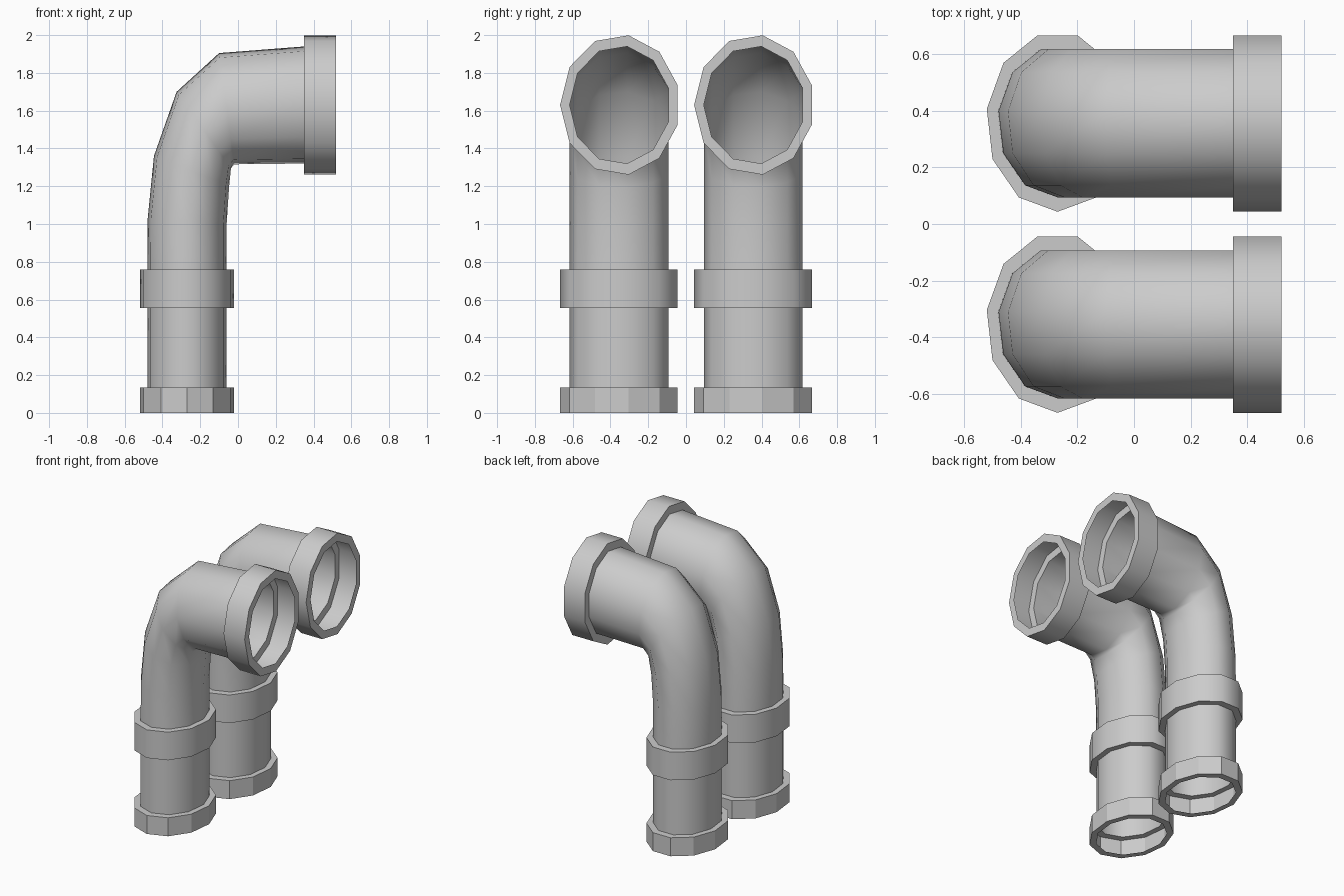
import bpy, bmesh, math

cube = bpy.data.objects.get("Cube")
if cube:
    bpy.data.objects.remove(cube, do_unlink=True)

grey = bpy.data.materials.new("pipe grey")
grey.use_nodes = True
colour = (0.6, 0.6, 0.6, 1)
grey.diffuse_color = colour
grey.node_tree.nodes["Principled BSDF"].inputs["Base Color"].default_value = colour

SIDES = 11
HALF_WIDTH = 0.267
COLLAR = 1.19


def upright(z, scale):
    return (-0.48, z), (-0.06, z), scale


def level(x, scale):
    return (x, 1.94), (x, 1.32), scale


# Stations along the pipe: outer point (x, z), inner point (x, z), scale
foot = [upright(0, 1), upright(0, COLLAR), upright(0.135, COLLAR), upright(0.135, 1)]
band = [upright(0.555, 1), upright(0.555, COLLAR), upright(0.76, COLLAR), upright(0.76, 1)]
bend = [((-0.478, 1.03), (-0.06, 1.0), 1),
        ((-0.445, 1.36), (-0.047, 1.2), 1),
        ((-0.325, 1.70), (-0.037, 1.295), 1),
        ((-0.10, 1.905), (-0.02, 1.316), 1)]
mouth = [level(0.35, 1), level(0.35, COLLAR), level(0.52, COLLAR), level(0.52, 1)]
stations = foot + band + bend + mouth
sharp_rings = set(range(8)) | set(range(12, 16))


def make_pipe(name, y_centre):
    bm = bmesh.new()
    rings = []
    for (ox, oz), (ix, iz), scale in stations:
        ring = []
        for k in range(SIDES):
            t = math.pi - k * math.tau / SIDES
            s = math.sin(t) * scale / 0.99
            ring.append(bm.verts.new(((ox + ix) / 2 + (ox - ix) / 2 * s,
                                      y_centre + HALF_WIDTH * scale * math.cos(t),
                                      (oz + iz) / 2 + (oz - iz) / 2 * s)))
        rings.append(ring)
    # Skin between neighbouring rings; the foot collar stays faceted
    for i in range(len(rings) - 1):
        for k in range(SIDES):
            n = (k + 1) % SIDES
            f = bm.faces.new((rings[i][k], rings[i][n], rings[i + 1][n], rings[i + 1][k]))
            f.smooth = i > 2
    # Crisp edges where the collars step in and out
    for i in sharp_rings:
        for k in range(SIDES):
            bm.edges.get((rings[i][k], rings[i][(k + 1) % SIDES])).smooth = False
    bmesh.ops.recalc_face_normals(bm, faces=bm.faces)
    mesh = bpy.data.meshes.new(name)
    bm.to_mesh(mesh)
    bm.free()
    mesh.materials.append(grey)
    bpy.context.collection.objects.link(bpy.data.objects.new(name, mesh))


make_pipe("front_pipe", -0.349)
make_pipe("back_pipe", 0.361)
